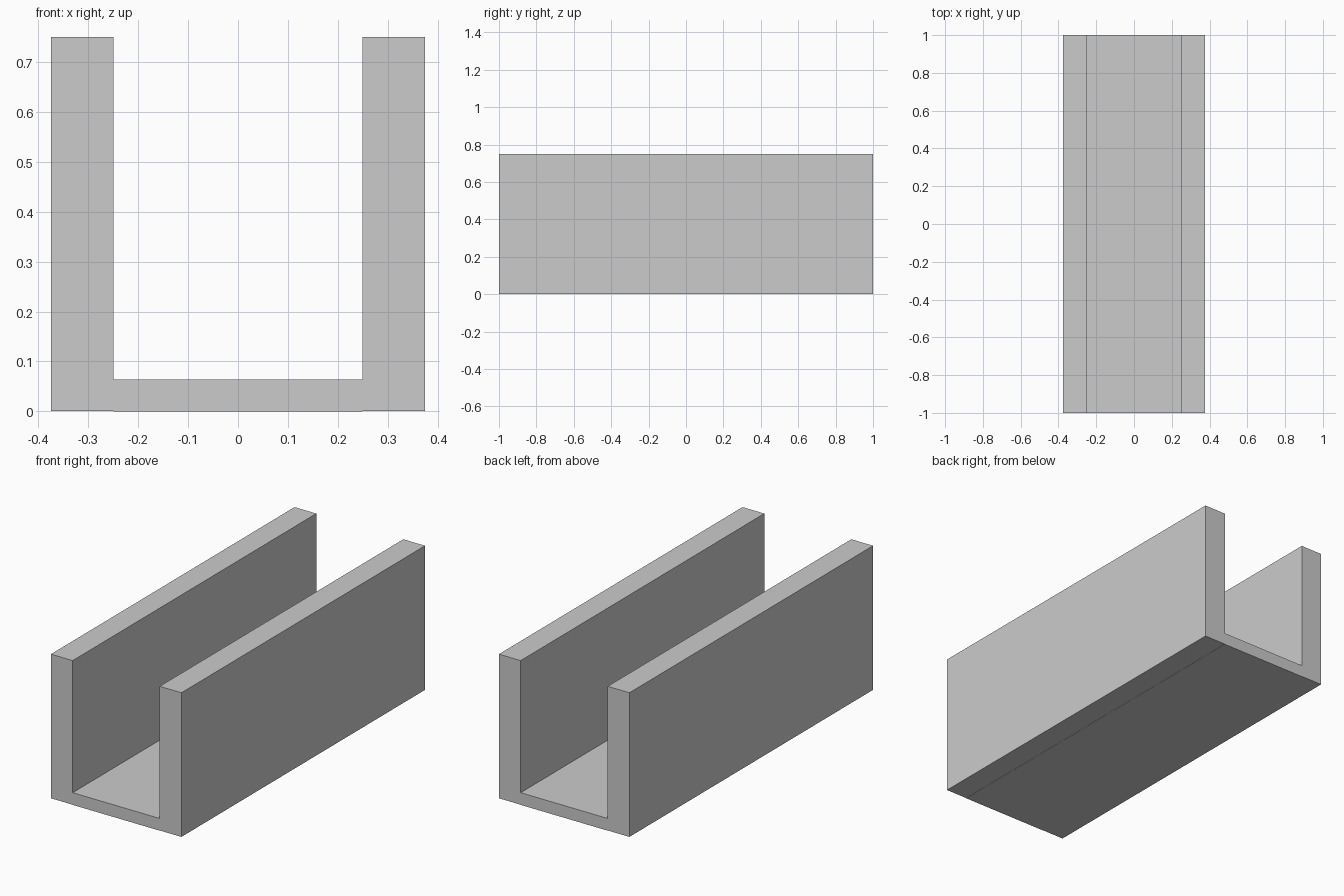
import bpy
import bmesh

if "Cube" in bpy.data.objects:
    bpy.data.objects.remove(bpy.data.objects["Cube"])

HALF_LENGTH = 1.0
OUTER, INNER = 0.375, 0.25
WALL_TOP, FLOOR_TOP = 0.75, 0.0635
STEP = 0.001  # floor underside sits a hair below the walls

# Right half of the U cross-section (x, z), mirrored for the left half
right = [(INNER, 0), (INNER, STEP), (OUTER, STEP), (OUTER, WALL_TOP),
         (INNER, WALL_TOP), (INNER, FLOOR_TOP)]
profile = right + [(-x, z) for x, z in reversed(right)]

# Channel: the profile extruded from front to back
bm = bmesh.new()
face = bm.faces.new([bm.verts.new((x, -HALF_LENGTH, z)) for x, z in profile])
extruded = bmesh.ops.extrude_face_region(bm, geom=[face], use_keep_orig=True)
back = [v for v in extruded["geom"] if isinstance(v, bmesh.types.BMVert)]
bmesh.ops.translate(bm, verts=back, vec=(0, 2 * HALF_LENGTH, 0))
bmesh.ops.recalc_face_normals(bm, faces=bm.faces)

mesh = bpy.data.meshes.new("channel")
bm.to_mesh(mesh)
bm.free()
bpy.context.collection.objects.link(bpy.data.objects.new("channel", mesh))
